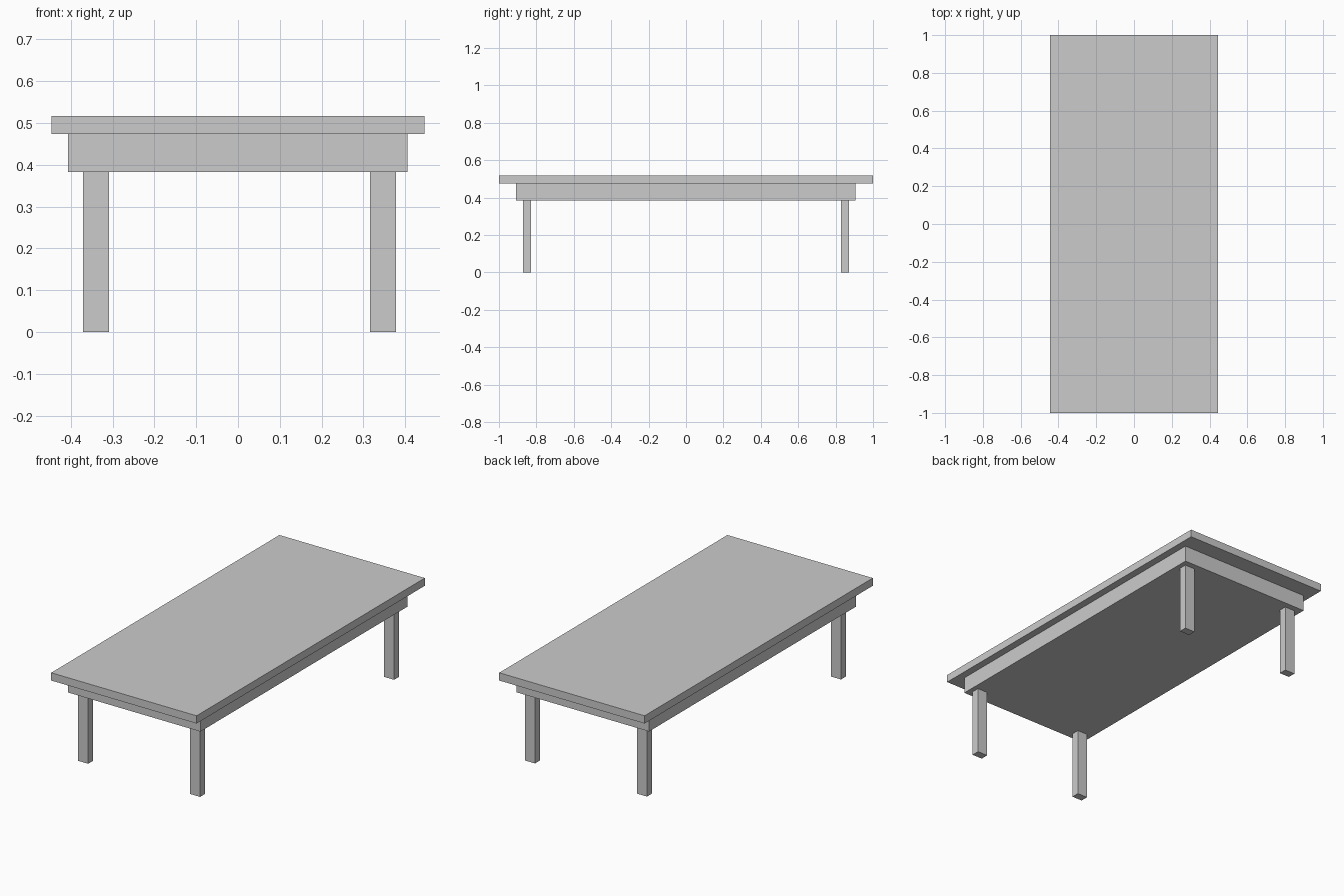
import bpy

if "Cube" in bpy.data.objects:
    bpy.data.objects.remove(bpy.data.objects["Cube"])


def box(name, x0, x1, y0, y1, z0, z1):
    """Axis-aligned box between the given limits."""
    bpy.ops.mesh.primitive_cube_add(
        size=1, location=((x0 + x1) / 2, (y0 + y1) / 2, (z0 + z1) / 2))
    ob = bpy.context.object
    ob.name = name
    ob.scale = (x1 - x0, y1 - y0, z1 - z0)
    bpy.ops.object.transform_apply(location=False, rotation=False, scale=True)
    return ob


# Table top and the solid apron slab beneath it
box("table_top", -0.446, 0.446, -1.0, 1.0, 0.474, 0.517)
box("apron", -0.407, 0.405, -0.908, 0.905, 0.383, 0.474)

# Four rectangular legs, set in from the apron corners
LEG_X, LEG_Y = 0.062, 0.044
for side, x in (("left", -0.340), ("right", 0.347)):
    for end, y in (("front", -0.850), ("back", 0.850)):
        box(f"{end}_{side}_leg", x - LEG_X / 2, x + LEG_X / 2,
            y - LEG_Y / 2, y + LEG_Y / 2, 0.0, 0.383)
